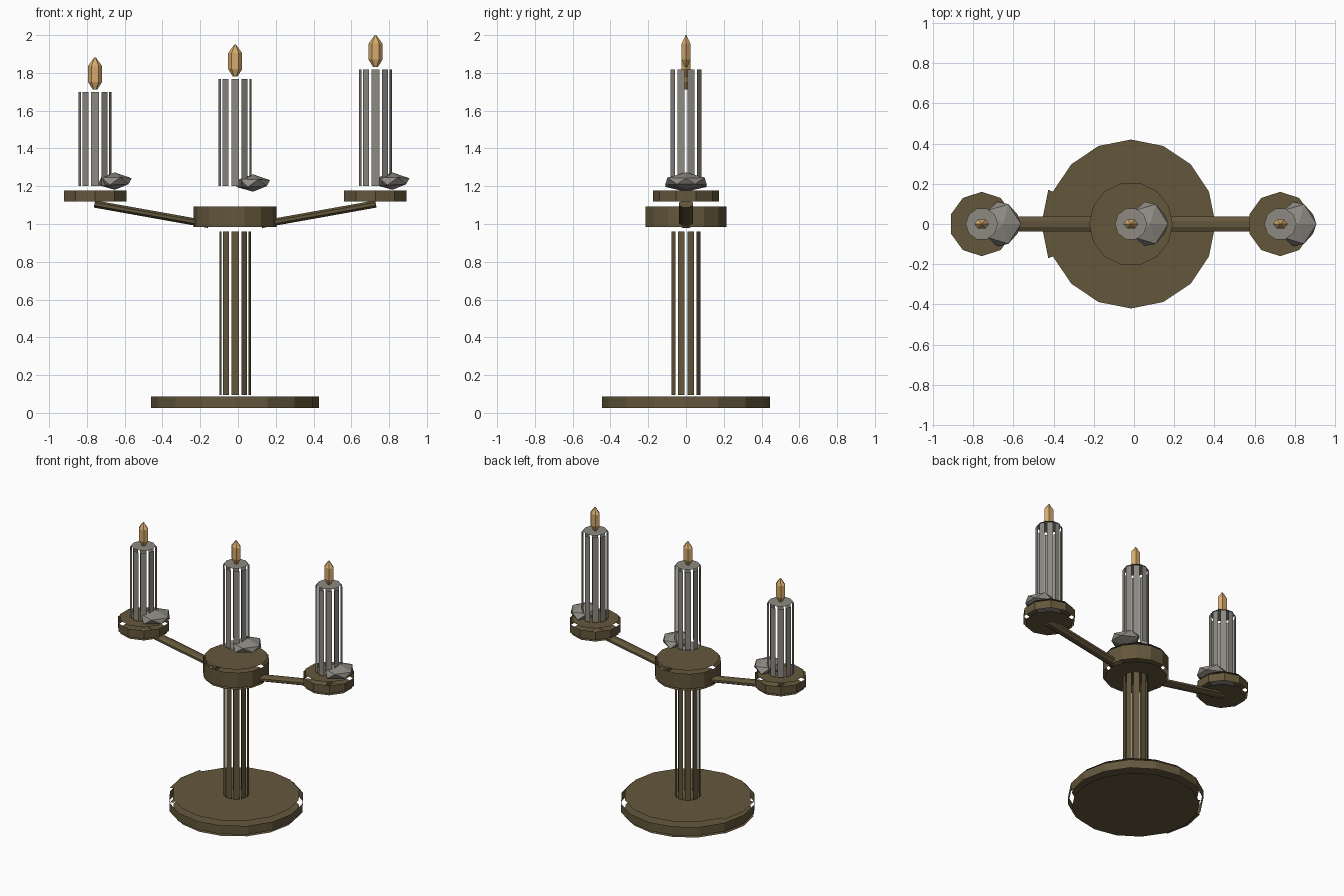
import bpy, bmesh
from math import sin, cos, tau, atan2, hypot
from mathutils import Matrix, Vector

if "Cube" in bpy.data.objects:
    bpy.data.objects.remove(bpy.data.objects["Cube"])


def material(name, rgb):
    m = bpy.data.materials.new(name)
    m.use_nodes = True
    m.diffuse_color = (*rgb, 1)
    m.node_tree.nodes["Principled BSDF"].inputs["Base Color"].default_value = (*rgb, 1)
    return m


BRASS = material("aged_brass", (0.127, 0.095, 0.045))
WAX = material("grey_wax", (0.27, 0.255, 0.225))
FLAME = material("amber_flame", (0.66, 0.40, 0.15))
MID = -0.015  # x of the stand's axis


def finish(name, bm, mat):
    mesh = bpy.data.meshes.new(name)
    bm.to_mesh(mesh)
    bm.free()
    mesh.materials.append(mat)
    ob = bpy.data.objects.new(name, mesh)
    bpy.context.collection.objects.link(ob)
    return ob


def corner(x, r, z, turn):
    return Vector((x + r * cos(turn * tau), r * sin(turn * tau), z))


def panels(bm, x, sides, lower, upper, start=0, fill=1, only=None):
    """Flat panels round an axis; fill below one leaves slits between them."""
    for i in only or range(sides):
        low = [corner(x, *lower, start + (i + k) / sides) for k in (0, 1)]
        top = [corner(x, *upper, start + (i + k) / sides) for k in (0, 1)]
        g = (1 - fill) / 2
        quad = (low[0].lerp(low[1], g), low[1].lerp(low[0], g),
                top[1].lerp(top[0], g), top[0].lerp(top[1], g))
        bm.faces.new([bm.verts.new(p) for p in quad])


def cap(bm, x, sides, r, z, start=0, down=False):
    ring = [bm.verts.new(corner(x, r, z, start + i / sides)) for i in range(sides)]
    bm.faces.new(ring[::-1] if down else ring)


def drum(bm, x, sides, r, inner, z0, z1, gap, start=0, fill=1):
    """Side wall with two slightly smaller caps standing clear of it."""
    panels(bm, x, sides, (r, z0 + gap), (r, z1 - gap), start, fill)
    cap(bm, x, sides, inner, z0, start, True)
    cap(bm, x, sides, inner, z1, start)


# Foot, with the lip left on its right side
bm = bmesh.new()
drum(bm, MID, 16, 0.445, 0.42, 0, 0.112, 0.025)
for z in (0.008, 0.112):
    panels(bm, MID, 16, (0.445, z), (0.42, z), only=(7, 8))
finish("foot", bm, BRASS)

# Slatted column
bm = bmesh.new()
panels(bm, MID, 10, (0.086, 0.095), (0.086, 0.96), fill=0.72)
finish("column", bm, BRASS)

# Hub
bm = bmesh.new()
drum(bm, MID, 14, 0.22, 0.208, 0.965, 1.11, 0.018)
finish("hub", bm, BRASS)

# Arms rising from the hub to the side cups
for side, label in ((1, "left"), (-1, "right")):
    a = Vector((MID + side * 0.14, 0, 0.998))
    b = Vector((MID + side * 0.745, 0, 1.106))
    d = b - a
    bm = bmesh.new()
    bmesh.ops.create_cone(bm, cap_ends=True, segments=8, radius1=0.04, radius2=0.04,
                          depth=d.length)
    bm.transform(Matrix.Rotation(tau / 16, 4, "Z"))
    bm.transform(Matrix.Diagonal((0.52, 1, 1, 1)))
    bm.transform(Matrix.Translation((a + b) / 2)
                 @ Matrix.Rotation(atan2(d.x, d.z), 4, "Y"))
    finish(label + "_arm", bm, BRASS)

    # Cup under the side candle
    bm = bmesh.new()
    drum(bm, MID + side * 0.742, 10, 0.174, 0.16, 1.1, 1.195, 0.018, start=0.05)
    finish(label + "_cup", bm, BRASS)

# Candles: slatted wax, flame and drip
for label, x, top, reach, lift in (("right", -0.757, 1.712, 0.205, 0),
                                   ("middle", MID, 1.78, 0.195, -0.01),
                                   ("left", 0.728, 1.83, 0.19, 0)):
    bm = bmesh.new()
    drum(bm, x, 10, 0.09, 0.08, 1.19, top, 0.012, fill=0.72)
    finish(label + "_candle", bm, WAX)

    # Faceted flame, flattened front to back
    bm = bmesh.new()
    profile = ((0.012, 0), (0.037, 0.04), (0.037, 0.125), (0.004, 0.17))
    for low, high in zip(profile, profile[1:]):
        panels(bm, 0, 6, low, high)
    bmesh.ops.remove_doubles(bm, verts=bm.verts, dist=0.0005)
    bmesh.ops.holes_fill(bm, edges=bm.edges)
    bm.transform(Matrix.Translation((x, 0, top)) @ Matrix.Diagonal((1, 0.72, 1, 1)))
    finish(label + "_flame", bm, FLAME)

    # Lump of wax run down on one side, tapering outwards
    bm = bmesh.new()
    bmesh.ops.create_icosphere(bm, subdivisions=1, radius=1)
    for v in bm.verts:
        out = max(v.co.x, 0)
        v.co.y *= 1 - 0.4 * out
        v.co.z *= 1 - 0.3 * out
    bm.transform(Matrix.Translation((x + reach - 0.1, 0, 1.227 + lift))
                 @ Matrix.Diagonal((0.1, 0.13, 0.046, 1)))
    finish(label + "_drip", bm, WAX)
